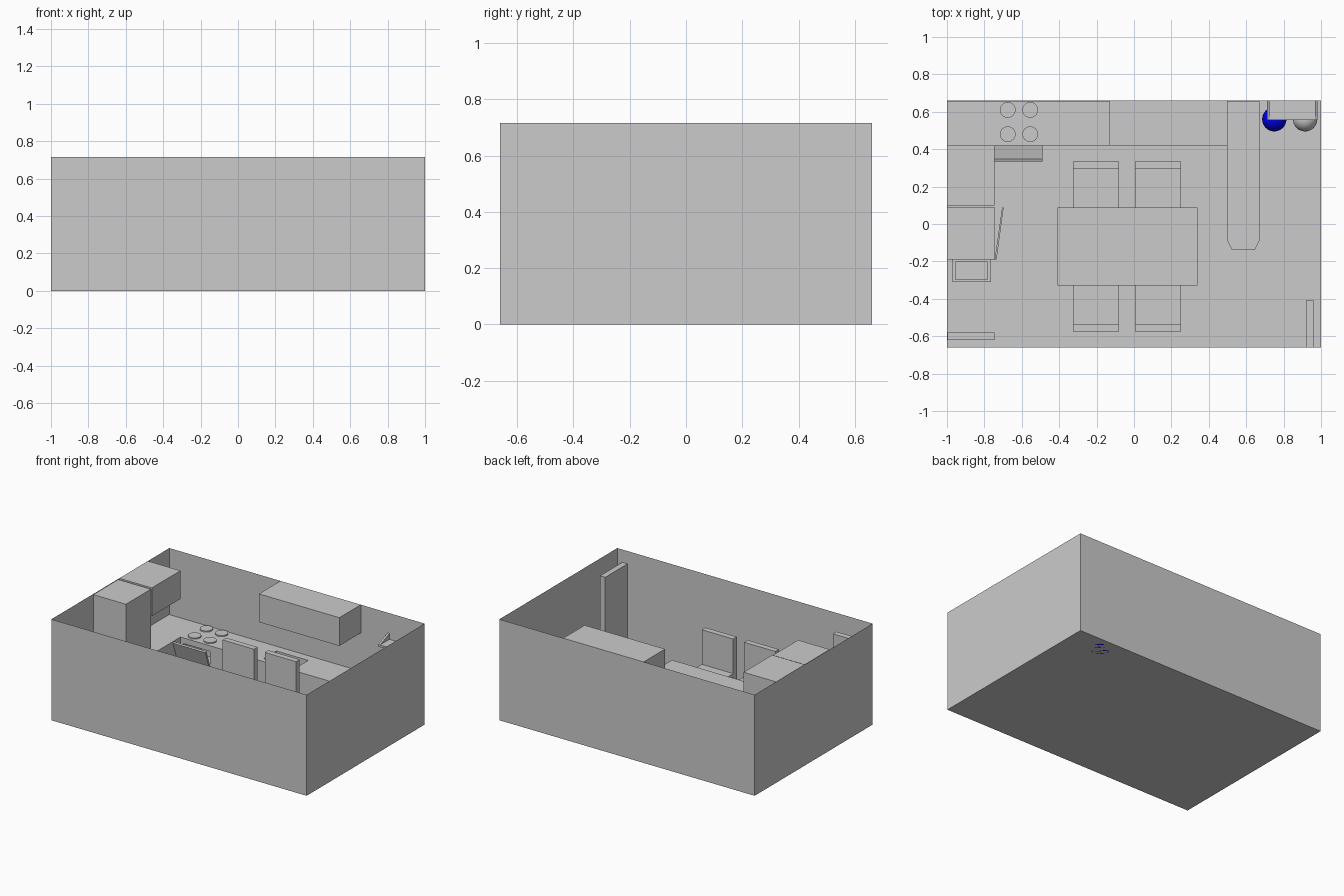
import bpy, bmesh, math
from mathutils import Vector

if "Cube" in bpy.data.objects:
    bpy.data.objects.remove(bpy.data.objects["Cube"])


def mesh_object(name, verts, faces):
    me = bpy.data.meshes.new(name)
    me.from_pydata(verts, [], faces)
    ob = bpy.data.objects.new(name, me)
    bpy.context.collection.objects.link(ob)
    return ob


def prism(name, base, offset):
    """Extrude a flat polygon along an offset vector."""
    off, n = Vector(offset), len(base)
    verts = [Vector(p) for p in base]
    verts += [v + off for v in verts]
    faces = [tuple(range(n))[::-1], tuple(range(n, 2 * n))]
    faces += [(i, (i + 1) % n, n + (i + 1) % n, n + i) for i in range(n)]
    ob = mesh_object(name, verts, faces)
    bm = bmesh.new()
    bm.from_mesh(ob.data)
    bmesh.ops.recalc_face_normals(bm, faces=bm.faces)
    bm.to_mesh(ob.data)
    bm.free()
    return ob


def box(name, x, y, z):
    base = [(x[0], y[0], z[0]), (x[1], y[0], z[0]), (x[1], y[1], z[0]), (x[0], y[1], z[0])]
    return prism(name, base, (0, 0, z[1] - z[0]))


def cut(target, x, y, z):
    cutter = box(target.name + "_cutter", x, y, z)
    cutter.hide_render = True
    cutter.hide_viewport = False
    cutter.display_type = 'WIRE'
    mod = target.modifiers.new("cut", 'BOOLEAN')
    mod.operation, mod.solver, mod.object = 'DIFFERENCE', 'EXACT', cutter


H = 0.715
TOP = 0.245

# Room shell: floor and four thin walls, open on top
corners = [(-1, -.66), (1, -.66), (1, .66), (-1, .66)]
room = [(x, y, z) for z in (0, H) for x, y in corners]
mesh_object("room_shell", room, [(0, 1, 2, 3)] + [(i, i + 4, (i + 1) % 4 + 4, (i + 1) % 4) for i in range(4)])

# Base cabinets with oven cavity and sink basin
box("base_cabinet_left", (-1, -.745), (.10, .658), (0, TOP))
back = box("base_cabinet_back", (-.745, .5), (.42, .658), (0, TOP))
cut(back, (-.72, -.515), (.38, .62), (.05, .205))
cut(back, (-.12, .13), (.46, .60), (.17, .30))

# Burners
for i, x in enumerate((-.675, -.555)):
    for j, y in enumerate((.48, .61)):
        bpy.ops.mesh.primitive_cylinder_add(vertices=24, radius=.042, depth=.01, location=(x, y, TOP + .004))
        bpy.context.object.name = f"burner_{i}_{j}"

# Oven door tilted open
prism("oven_door", [(-.745, .42, .03), (-.745, .347, .24), (-.745, .335, .235), (-.745, .408, .026)], (.255, 0, 0))

# Wall cabinets
box("wall_cabinet_left", (-1, -.745), (.10, .42), (.515, H))
box("wall_cabinet_back", (-.13, .5), (.42, .66), (.515, H))

# Peninsula counter with clipped end
outline = [(.5, .658), (.5, -.09), (.525, -.14), (.645, -.14), (.67, -.09), (.67, .658)]
prism("peninsula_top", [(x, y, TOP - .03) for x, y in outline], (0, 0, .03))
box("peninsula_base", (.5, .67), (.42, .658), (0, TOP - .03))
box("peninsula_leg", (.565, .605), (-.09, -.05), (0, TOP - .03))

# Fridge with lower door ajar
box("fridge", (-1, -.745), (-.19, .09), (0, .71))
prism("fridge_lower_door", [(-.745, -.19, .02), (-.735, -.19, .02), (-.697, .088, .02), (-.705, .088, .02)], (0, 0, .25))

# Open waste bin
bin_box = box("waste_bin", (-.97, -.765), (-.31, -.19), (0, .2))
cut(bin_box, (-.955, -.783), (-.297, -.203), (.02, .3))

# Table
box("table_top", (-.41, .34), (-.33, .088), (.195, .225))
for i, x in enumerate((-.41, .30)):
    for j, y in enumerate((-.33, .048)):
        box(f"table_leg_{i}_{j}", (x, x + .04), (y, y + .04), (0, .195))


# Chairs: s is the side of the table, edge is where the seat meets it
def chair(name, x, edge, s):
    span = lambda a, b: tuple(sorted((edge + s * a, edge + s * b)))
    box(name + "_seat", (x, x + .245), span(0, .245), (.115, .14))
    box(name + "_back", (x, x + .245), span(.205, .245), (.14, .385))
    for i, lx in enumerate((x, x + .205)):
        box(f"{name}_front_leg_{i}", (lx, lx + .04), span(0, .04), (0, .115))
        box(f"{name}_back_leg_{i}", (lx, lx + .04), span(.205, .245), (0, .115))


for i, x in enumerate((-.325, .005)):
    chair(f"front_chair_{i}", x, -.33, -1)
    chair(f"rear_chair_{i}", x, .088, 1)

# Open doors
box("right_door", (.92, .96), (-.66, -.41), (0, .625))
box("left_door", (-.998, -.745), (-.62, -.58), (0, .605))

# Wall shelf with triangular ends
box("wall_shelf", (.71, .98), (.555, .66), (.515, .53))
for i, x in enumerate((.71, .967)):
    prism(f"shelf_end_{i}", [(x, .555, .53), (x, .66, .53), (x, .66, .572)], (.014, 0, 0))

# Two domed round bins
blue = bpy.data.materials.new("blue")
blue.diffuse_color = (0, 0, .8, 1)
blue.use_nodes = True
blue.node_tree.nodes["Principled BSDF"].inputs["Base Color"].default_value = blue.diffuse_color
for name, x in (("blue_bin", .75), ("grey_bin", .915)):
    bm = bmesh.new()
    bmesh.ops.create_uvsphere(bm, u_segments=32, v_segments=16, radius=.065)
    for v in bm.verts:
        if v.co.z < -.001:
            v.co.x, v.co.y = (v.co.xy.normalized() * .065) if v.co.z > -.0649 else (0, 0)
            v.co.z = -.14 if v.co.z < -.063 else v.co.z * 2.2
        v.co.z += .14
    me = bpy.data.meshes.new(name)
    bm.to_mesh(me)
    bm.free()
    ob = bpy.data.objects.new(name, me)
    ob.location = (x, .56, 0)
    bpy.context.collection.objects.link(ob)
    if name == "blue_bin":
        me.materials.append(blue)
    bpy.ops.object.select_all(action='DESELECT')
    ob.select_set(True)
    bpy.context.view_layer.objects.active = ob
    bpy.ops.object.shade_smooth_by_angle()
